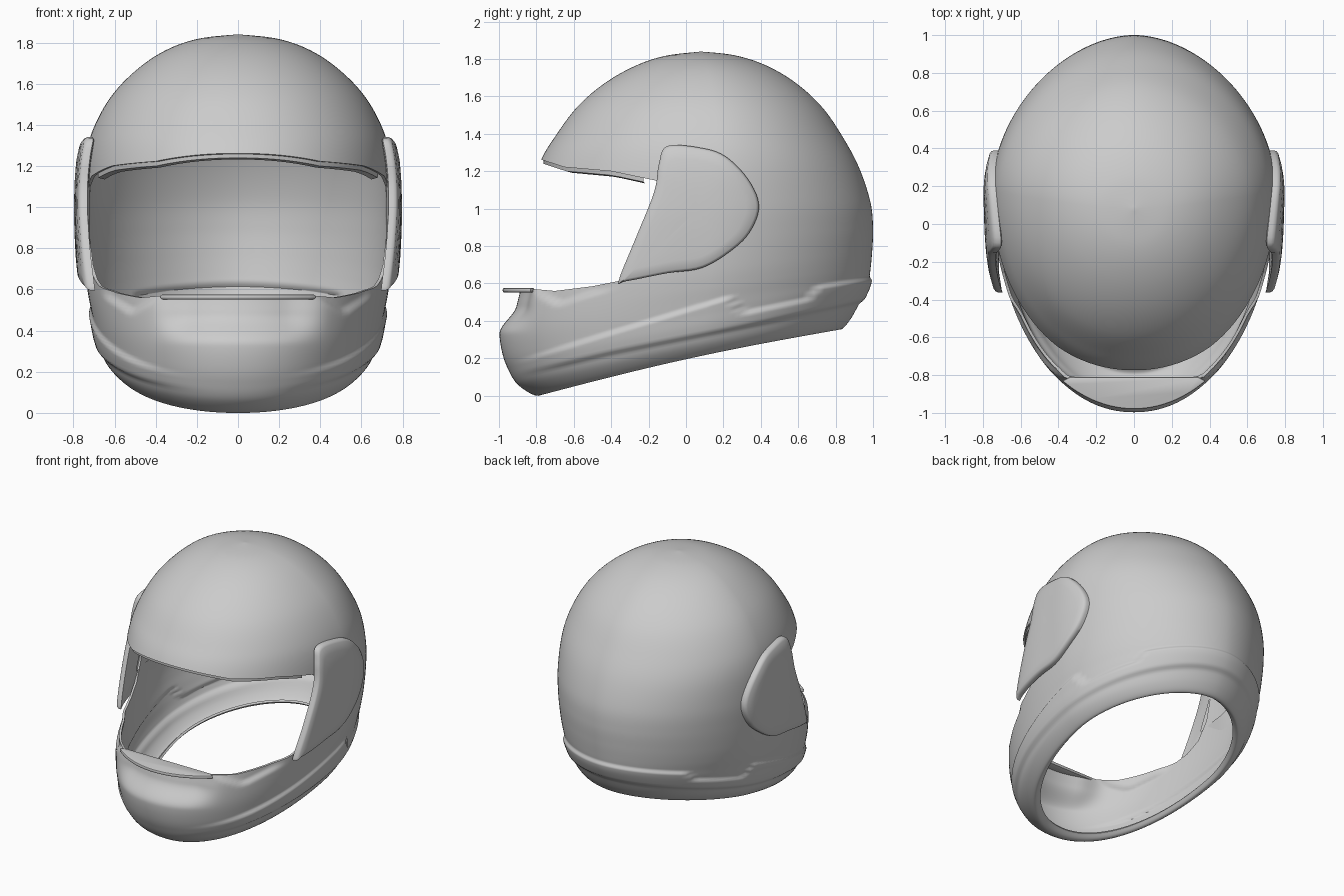
import bpy, bmesh, math
from mathutils import Vector

if "Cube" in bpy.data.objects:
    bpy.data.objects.remove(bpy.data.objects["Cube"])


def catmull(pts, n, closed=False):
    """Smooth curve through tuples of any dimension."""
    out, m = [], len(pts)
    for i in range(m if closed else m - 1):
        idx = [i - 1, i, i + 1, i + 2]
        idx = [k % m if closed else min(max(k, 0), m - 1) for k in idx]
        a, b, c, d = [pts[k] for k in idx]
        for s in range(n):
            t = s / n
            out.append(tuple(0.5 * (2 * q + (r - p) * t + (2 * p - 5 * q + 4 * r - u) * t * t
                                    + (3 * q - p - 3 * r + u) * t ** 3)
                             for p, q, r, u in zip(a, b, c, d)))
    if not closed:
        out.append(tuple(pts[-1]))
    return out


def step(a, b, v):
    t = min(max((v - a) / (b - a), 0), 1)
    return t * t * (3 - 2 * t)


def lerp_curve(pts, v):
    if v <= pts[0][0]:
        return pts[0][1]
    for (a, za), (b, zb) in zip(pts, pts[1:]):
        if v <= b:
            return za + (zb - za) * (v - a) / (b - a)
    return pts[-1][1]


def make(name, bm):
    me = bpy.data.meshes.new(name)
    bm.to_mesh(me)
    bm.free()
    ob = bpy.data.objects.new(name, me)
    bpy.context.collection.objects.link(ob)
    return ob


def activate(ob):
    bpy.ops.object.select_all(action='DESELECT')
    ob.select_set(True)
    bpy.context.view_layer.objects.active = ob


def smooth(ob):
    activate(ob)
    bpy.ops.object.shade_smooth_by_angle(angle=math.radians(40))


def bridge(bm, a, b, closed=True):
    n = len(a)
    for i in range(n if closed else n - 1):
        k = (i + 1) % n
        bm.faces.new((a[i], a[k], b[k], b[i]))


def prism(name, outline, axis_point, lo, hi):
    """Extrude a 2D outline between lo and hi."""
    bm = bmesh.new()
    a = [bm.verts.new(axis_point(p, lo)) for p in outline]
    b = [bm.verts.new(axis_point(p, hi)) for p in outline]
    bridge(bm, a, b)
    bm.faces.new(a[::-1])
    bm.faces.new(b)
    bmesh.ops.recalc_face_normals(bm, faces=bm.faces)
    return make(name, bm)


# Shell: tilted rings (front y, front z, back y, back z, half width), rim to crown
RINGS = [(-.74, .03, .79, .375, .55), (-.80, .0, .83, .355, .585), (-.90, .06, .88, .41, .65),
         (-.955, .15, .93, .50, .685), (-.985, .24, .968, .58, .702), (-.997, .34, .98, .63, .715),
         (-.985, .46, .988, .69, .73), (-.96, .57, .996, .78, .742), (-.92, .8, 1.0, .9, .752),
         (-.865, 1.02, .985, 1.04, .755), (-.775, 1.26, .925, 1.22, .742),
         (-.69, 1.40, .84, 1.38, .70), (-.585, 1.54, .73, 1.54, .615),
         (-.45, 1.66, .59, 1.67, .495), (-.29, 1.755, .43, 1.765, .355),
         (-.12, 1.815, .26, 1.82, .195), (.08, 1.84, .08, 1.84, 0)]
SEG = 160
bm = bmesh.new()
loops = []
for yf, zf, yb, zb, w in catmull(RINGS, 8)[:-1]:
    ym = yf + (yb - yf) * .56
    loop = []
    for j in range(SEG):
        c, s = math.cos(2 * math.pi * j / SEG), math.sin(2 * math.pi * j / SEG)
        e = 2 / 1.85 if s > 0 else 2 / 2.08
        x = math.copysign(abs(c) ** e, c) * w
        y = ym + ((yb - ym) if s > 0 else (ym - yf)) * math.copysign(abs(s) ** e, s)
        u = min(max((y - yf) / (yb - yf), 0), 1)
        bow = .022 * math.sin(math.pi * u) * (1 - step(.1, .5, zf))
        loop.append(bm.verts.new((x, y, zf + (zb - zf) * u + bow)))
    loops.append(loop)
for lo, hi in zip(loops, loops[1:]):
    bridge(bm, lo, hi)
top = bm.verts.new((0, .08, 1.84))
for j in range(SEG):
    bm.faces.new((loops[-1][j], loops[-1][(j + 1) % SEG], top))
bm.normal_update()

# Relief: stepped lower trim, chin scoop and the two V notches
TRIM_TOP = [(-.95, .17), (-.4, .34), (.23, .53), (.30, .445), (.65, .52), (.70, .585), (1, .635)]
TRIM_LOW = [(-.95, .09), (-.4, .22), (.3, .36), (.95, .5)]
moves = []
for v in bm.verts:
    x, y, z = abs(v.co.x), v.co.y, v.co.z
    hi, low = lerp_curve(TRIM_TOP, y), lerp_curve(TRIM_LOW, y)
    d = .016 * step(low - .01, low + .03, z) * (1 - step(hi - .015, hi + .01, z)) * step(-.95, -.6, y)
    scoop = 0
    if y < -.3 and z < .75:
        d -= .02 * step(0, .04, z - .47 - .62 * abs(x - .52)) * (1 - step(-.5, -.38, y))
        scoop = .075 * step(.33, .48, z) * (1 - step(.22, .44, x))
    moves.append(v.normal * d + Vector((0, scoop, 0)))
for v, m in zip(bm.verts, moves):
    v.co += m
shell = make("helmet_shell", bm)
bpy.context.view_layer.update()


def shell_x(y, z):
    hit, loc, _, _ = shell.ray_cast(Vector((2, y, z)), Vector((-1, 0, 0)))
    return loc.x if hit else .6


# Side pods: thin visor covers that stand off the shell toward the front
POD = [(-.36, .615), (-.27, .84), (-.17, 1.09), (-.145, 1.24), (-.10, 1.335), (.08, 1.325),
       (.21, 1.28), (.33, 1.16), (.39, 1.02), (.35, .89), (.26, .79), (.09, .685),
       (-.10, .655), (-.32, .612)]
outline = catmull(POD, 5, True)
cy, cz = .05, .98
for side, name in ((1, "right_side_pod"), (-1, "left_side_pod")):
    bm = bmesh.new()
    rows = []
    for scale, lift in ((.5, -.03), (.75, -.02), (.97, -.012), (1, 0), (1, .022), (.985, .034),
                        (.955, .04), (.8, .042), (.6, .042), (.4, .042), (.2, .042)):
        row = []
        for py, pz in outline:
            y, z = cy + (py - cy) * scale, cz + (pz - cz) * scale
            front = 1 - step(-.36, .1, y)
            x = shell_x(y, z) + lift + .028 * front
            if lift < 0:
                x += .012 * front
            row.append(bm.verts.new((side * x, y, z)))
        rows.append(row)
    for a, b in zip(rows, rows[1:]):
        bridge(bm, a, b)
    mid = bm.verts.new((side * (shell_x(cy, cz) + .042), cy, cz))
    n = len(outline)
    for i in range(n):
        bm.faces.new((rows[-1][i], rows[-1][(i + 1) % n], mid))
    bmesh.ops.recalc_face_normals(bm, faces=bm.faces)
    if mid.normal.x * side < 0:
        bmesh.ops.reverse_faces(bm, faces=bm.faces)
    smooth(make(name, bm))

# Brow trim: narrow strip tucked inside the upper edge of the opening
BROW = [(-.775, 1.262), (-.65, 1.222), (-.4, 1.2), (-.16, 1.15)]
bm = bmesh.new()
strips = [[], [], []]
for i in range(49):
    x = -.69 + 1.38 * i / 48
    y = -.6
    for _ in range(6):
        z = lerp_curve(BROW, y)
        hit, loc, _, _ = shell.ray_cast(Vector((x, -2, z)), Vector((0, 1, 0)))
        y = loc.y
    for s, (inset, dz) in zip(strips, ((.01, .015), (.012, -.022), (.045, -.03))):
        k = 1 - inset / .75
        s.append(bm.verts.new((x * k, y * k, z + dz)))
for a, b in zip(strips, strips[1:]):
    bridge(bm, a, b, False)
smooth(make("brow_trim", bm))

# Visor opening: thin solid shell cut by a prism, cut back behind the pods
OPENING = [(-1.3, .572), (-.87, .575), (-.7, .56), (-.5, .585), (-.34, .617), (-.26, .65),
           (-.17, .72), (-.10, .85), (-.07, 1.0), (-.08, 1.1), (-.16, 1.15)]
OPENING += BROW[-2::-1] + [(-1.3, 1.27)]
cutter = prism("visor_cutter", OPENING, lambda p, x: (x, p[0], p[1]), -1.2, 1.2)
cutter.hide_render = True
activate(shell)
solid = shell.modifiers.new("thickness", 'SOLIDIFY')
solid.thickness, solid.offset = .015, -1
cut = shell.modifiers.new("opening", 'BOOLEAN')
cut.operation, cut.object, cut.solver = 'DIFFERENCE', cutter, 'EXACT'
for m in ("thickness", "opening"):
    bpy.ops.object.modifier_apply(modifier=m)
bpy.data.objects.remove(cutter)
smooth(shell)

# Chin lip: thin lens-shaped shelf above the scoop
xs = [-.38 + .76 * i / 24 for i in range(25)]
front = [(x, .1 - 1.08 * math.sqrt(1 - (x / .75) ** 2)) for x in xs]
back = [(x, -.81) for x in (.34, -.34)]
lip = prism("chin_lip", front + back, lambda p, z: (p[0], p[1], z), .552, .576)
activate(lip)
bev = lip.modifiers.new("soft_edge", 'BEVEL')
bev.width, bev.segments, bev.limit_method = .008, 2, 'ANGLE'
bpy.ops.object.modifier_apply(modifier="soft_edge")
smooth(lip)
